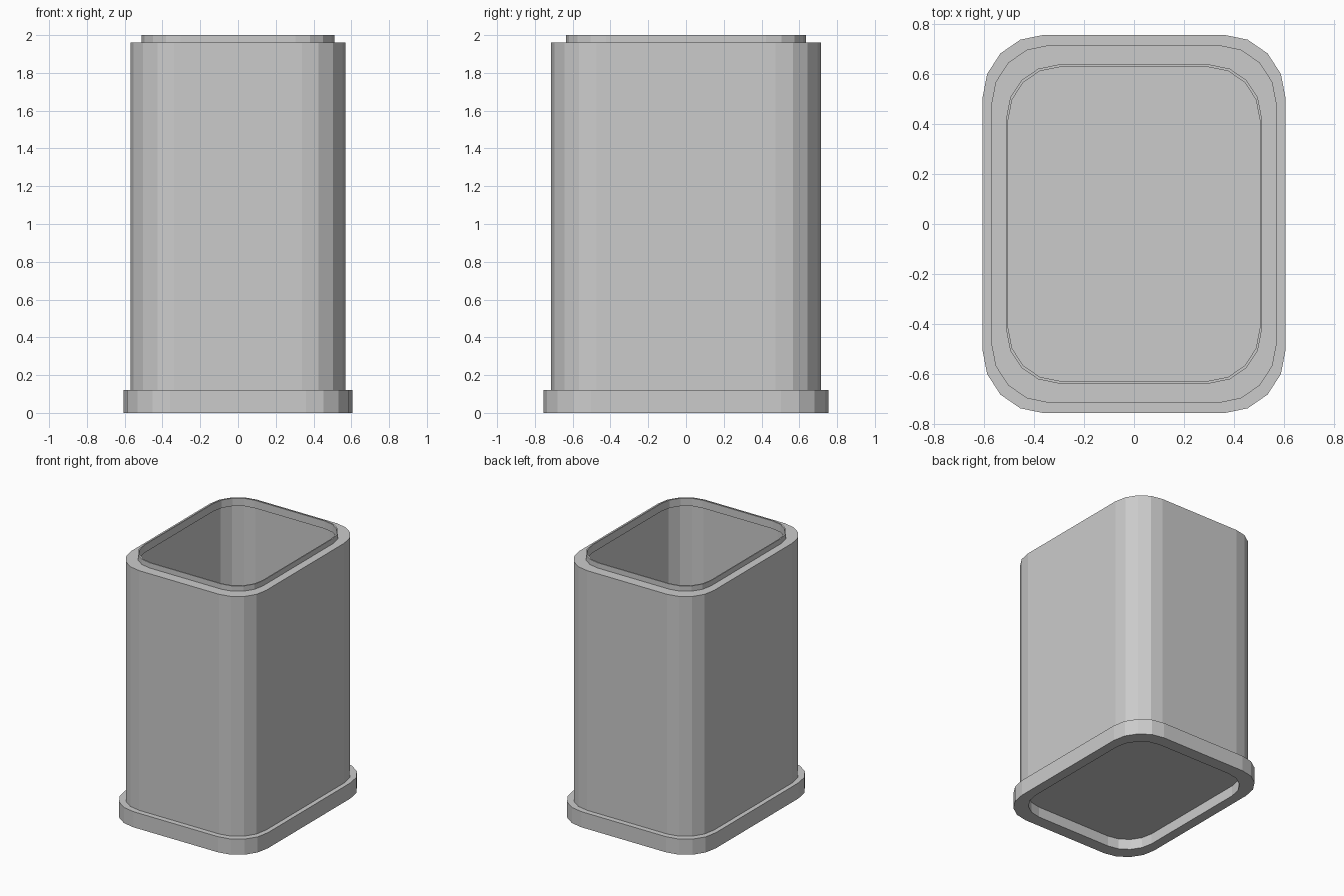
import bpy, bmesh
from math import sin, cos, pi

if "Cube" in bpy.data.objects:
    bpy.data.objects.remove(bpy.data.objects["Cube"])


def ring(bm, hx, hy, z):
    """Rounded rectangle with four flat segments per corner."""
    rx, ry = hx * 0.405, hy * 0.335
    verts = []
    for corner, (sx, sy) in enumerate([(1, 1), (-1, 1), (-1, -1), (1, -1)]):
        for i in range(5):
            a = (corner + i / 4) * pi / 2
            verts.append(bm.verts.new((sx * (hx - rx) + rx * cos(a),
                                       sy * (hy - ry) + ry * sin(a), z)))
    return verts


def loft(name, profile):
    """Skin a stack of rings and cap the first and last."""
    bm = bmesh.new()
    rings = [ring(bm, *p) for p in profile]
    for a, b in zip(rings, rings[1:]):
        n = len(a)
        for i in range(n):
            j = (i + 1) % n
            bm.faces.new((a[i], a[j], b[j], b[i]))
    bm.faces.new(rings[0])
    bm.faces.new(rings[-1])
    bmesh.ops.recalc_face_normals(bm, faces=bm.faces)
    mesh = bpy.data.meshes.new(name)
    bm.to_mesh(mesh)
    bm.free()
    obj = bpy.data.objects.new(name, mesh)
    bpy.context.collection.objects.link(obj)
    return obj


# Open container: underside recess, foot flange, wall, stacking lip, cavity
loft("open_container", [
    (0.53, 0.66, 0.08),      # recess ceiling
    (0.53, 0.66, 0.0),
    (0.605, 0.755, 0.0),     # foot flange
    (0.605, 0.755, 0.12),
    (0.57, 0.714, 0.12),     # outer wall
    (0.57, 0.714, 1.96),
    (0.51, 0.636, 1.96),     # stacking lip
    (0.51, 0.636, 2.0),
    (0.502, 0.626, 2.0),
    (0.502, 0.626, 1.94),    # lip underside
    (0.53, 0.66, 1.94),      # cavity wall
    (0.53, 0.66, 0.12),      # cavity floor
])
